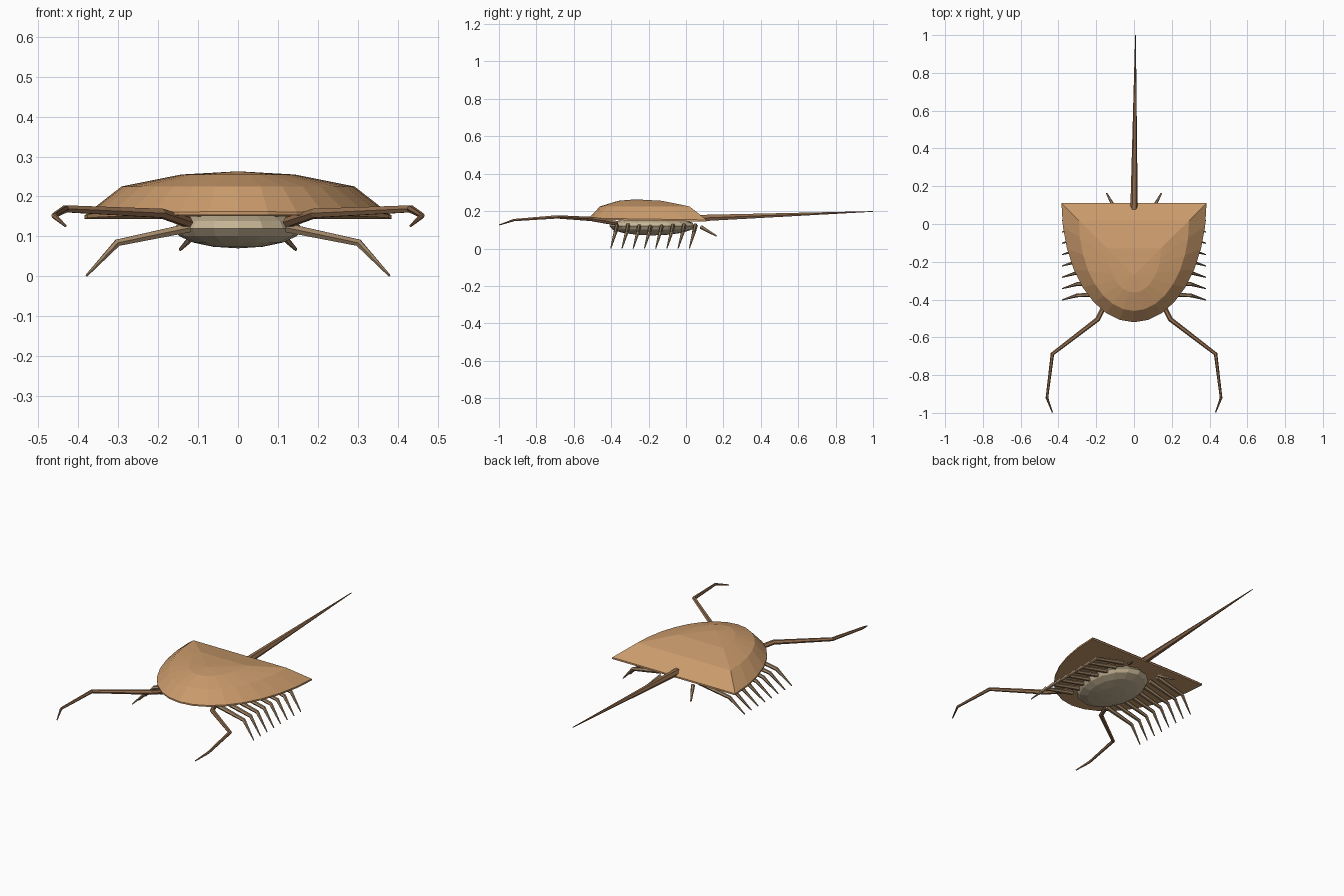
import bpy, bmesh, math
from mathutils import Vector

if "Cube" in bpy.data.objects:
    bpy.data.objects.remove(bpy.data.objects["Cube"])


def material(name, rgb):
    m = bpy.data.materials.new(name)
    m.diffuse_color = (*rgb, 1)
    m.use_nodes = True
    m.node_tree.nodes["Principled BSDF"].inputs["Base Color"].default_value = m.diffuse_color
    return m


SHELL = material("shell_tan", (0.60, 0.33, 0.15))
BELLY = material("belly_cream", (0.58, 0.47, 0.31))
LEG = material("leg_brown", (0.36, 0.24, 0.14))
SPINE = material("spine_brown", (0.30, 0.16, 0.08))


def finish(name, bm, mat):
    bmesh.ops.recalc_face_normals(bm, faces=bm.faces)
    me = bpy.data.meshes.new(name)
    bm.to_mesh(me)
    bm.free()
    me.materials.append(mat)
    ob = bpy.data.objects.new(name, me)
    bpy.context.collection.objects.link(ob)
    return ob


def bridge(bm, a, b):
    n = len(a)
    for i in range(n):
        bm.faces.new((a[i], a[(i + 1) % n], b[(i + 1) % n], b[i]))


def limb(name, points, radii, mat, sides=6):
    """Tapered, jointed tube along a path."""
    pts = [Vector(p) for p in points]
    bm = bmesh.new()
    rings = []
    for i, (p, r) in enumerate(zip(pts, radii)):
        a, b = pts[max(i - 1, 0)], pts[min(i + 1, len(pts) - 1)]
        d = ((p - a).normalized() + (b - p).normalized()).normalized()
        u = d.cross(Vector((0, 0, 1))).normalized()
        v = u.cross(d)
        rings.append([bm.verts.new(p + r * (u * math.cos(t) + v * math.sin(t)))
                      for t in (math.tau * k / sides for k in range(sides))])
    for a, b in zip(rings, rings[1:]):
        bridge(bm, a, b)
    bm.faces.new(rings[0])
    bm.faces.new(rings[-1])
    return finish(name, bm, mat)


def pair(name, points, radii, mat):
    for side, s in (("right", 1), ("left", -1)):
        limb(f"{name}_{side}", [(s * x, y, z) for x, y, z in points], radii, mat)


# Domed carapace: D-shaped rings shrinking towards the crown
SEG, CY = 16, -0.27
outline = [(0.384 * math.cos(math.pi * i / SEG),
            0.11 - 0.63 * math.sin(math.pi * i / SEG)) for i in range(SEG + 1)]
bm = bmesh.new()
rings = []
for scale, z, tilt in ((1, 0.144, 0.010), (1, 0.153, 0.009), (0.76, 0.225, 0), (0.37, 0.255, 0)):
    rings.append([bm.verts.new((x * scale, CY + (y - CY) * scale,
                                z + tilt * (0.11 - y) / 0.63)) for x, y in outline])
for a, b in zip(rings, rings[1:]):
    bridge(bm, a, b)
bm.faces.new(rings[0])
crown = bm.verts.new((0, CY, 0.263))
top = rings[-1]
for i in range(len(top)):
    bm.faces.new((top[i], top[(i + 1) % len(top)], crown))
finish("carapace", bm, SHELL)

# Soft belly under the shell
bm = bmesh.new()
bmesh.ops.create_uvsphere(bm, u_segments=16, v_segments=8, radius=1)
bmesh.ops.scale(bm, vec=(0.16, 0.23, 0.05), verts=bm.verts)
bmesh.ops.translate(bm, vec=(0, -0.18, 0.12), verts=bm.verts)
finish("belly", bm, BELLY)

# Eight pairs of walking legs
for i in range(8):
    y = -0.37 + 0.06 * i
    pair(f"walking_leg_{i + 1}",
         [(0.12, y, 0.122), (0.302, y - 0.008, 0.084), (0.38, y - 0.032, 0.001)],
         (0.013, 0.010, 0.003), LEG)

# Long jointed front feelers
pair("front_feeler",
     [(0.125, -0.37, 0.135), (0.193, -0.505, 0.158), (0.432, -0.688, 0.169),
      (0.461, -0.92, 0.152), (0.432, -0.998, 0.126)],
     (0.014, 0.013, 0.010, 0.007, 0.003), SPINE)

# Short rear prongs
pair("rear_prong", [(0.10, 0.08, 0.114), (0.145, 0.163, 0.067)], (0.011, 0.004), LEG)

# Tail spine
limb("tail_spine", [(0, 0.06, 0.162), (0.008, 1.0, 0.198)], (0.020, 0.002), SPINE)
